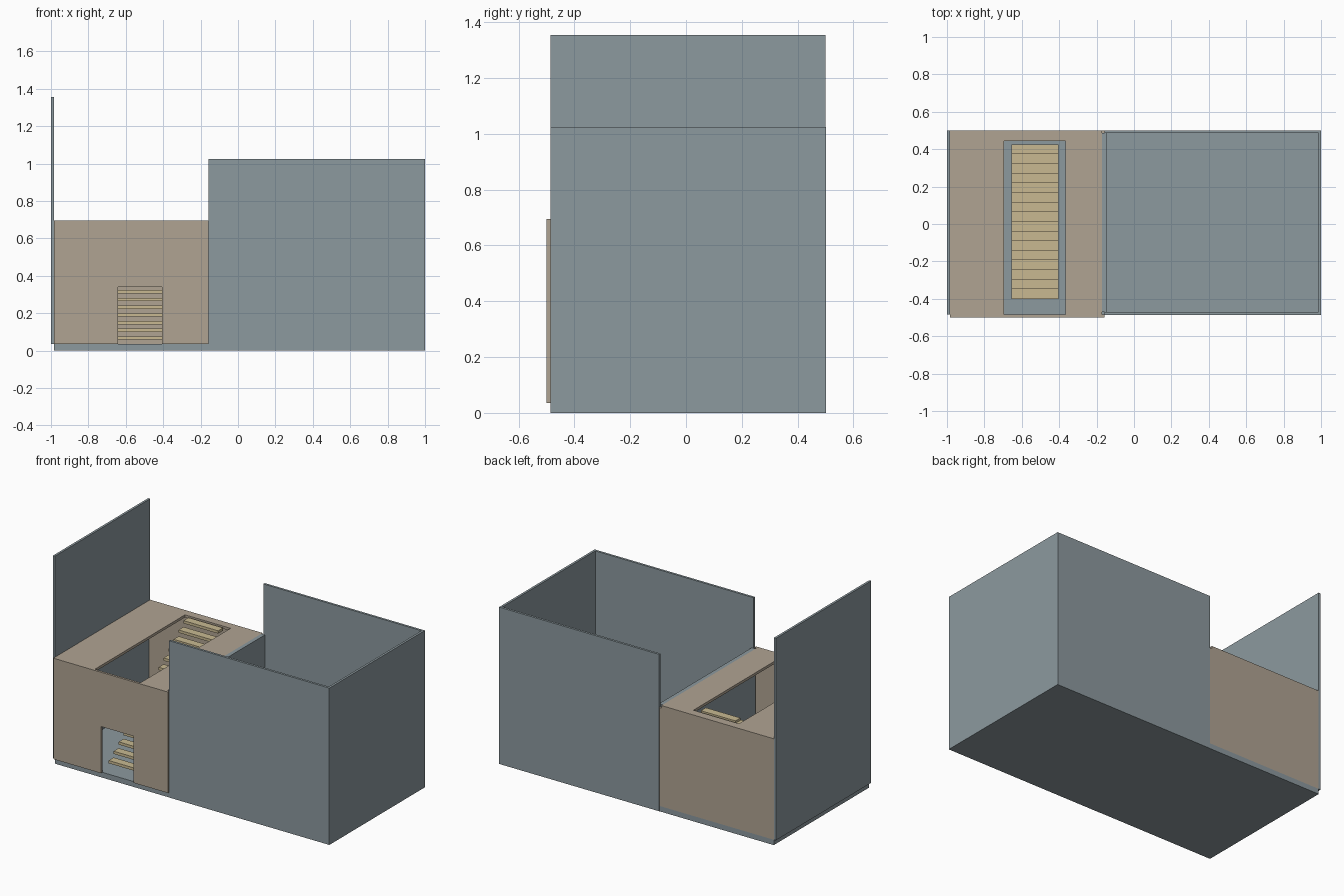
import bpy
import bmesh
from mathutils import Vector

cube = bpy.data.objects.get("Cube")
if cube:
    bpy.data.objects.remove(cube, do_unlink=True)


def material(name, color):
    mat = bpy.data.materials.new(name)
    mat.use_nodes = True
    mat.diffuse_color = (*color, 1)
    mat.node_tree.nodes["Principled BSDF"].inputs["Base Color"].default_value = (*color, 1)
    return mat


GREY = material("slate grey", (0.265, 0.32, 0.345))
TAN = material("warm tan", (0.435, 0.37, 0.29))
WOOD = material("pale wood", (0.578, 0.485, 0.285))


def extrude(name, outline, offset, mat):
    """Solid made by pushing a flat outline along an offset."""
    bm = bmesh.new()
    face = bm.faces.new([bm.verts.new(p) for p in outline])
    moved = bmesh.ops.extrude_face_region(bm, geom=[face])["geom"]
    bmesh.ops.translate(bm, vec=Vector(offset),
                        verts=[v for v in moved if isinstance(v, bmesh.types.BMVert)])
    bmesh.ops.recalc_face_normals(bm, faces=bm.faces)
    mesh = bpy.data.meshes.new(name)
    bm.to_mesh(mesh)
    bm.free()
    mesh.materials.append(mat)
    obj = bpy.data.objects.new(name, mesh)
    bpy.context.collection.objects.link(obj)
    return obj


def box(name, x, y, z, mat):
    corners = [(x[0], y[0], z[0]), (x[1], y[0], z[0]), (x[1], y[1], z[0]), (x[0], y[1], z[0])]
    return extrude(name, corners, (0, 0, z[1] - z[0]), mat)


def notched(a, b, hole_a, hole_b):
    """Rectangle outline with a notch open on its lower edge."""
    return [(a[0], b[0]), (hole_a[0], b[0]), (hole_a[0], hole_b), (hole_a[1], hole_b),
            (hole_a[1], b[0]), (a[1], b[0]), (a[1], b[1]), (a[0], b[1])]


WALL = 0.014
FRONT, BACK = -0.485, 0.5
LEFT, SPLIT, RIGHT = -0.985, -0.157, 1.0
FLOOR, DECK, TOP = 0.035, 0.695, 1.025

# Base slab and grey walls
box("floor_slab", (LEFT, RIGHT), (FRONT, BACK), (0, FLOOR), GREY)
box("tall_side_wall", (-1, LEFT), (FRONT, BACK), (FLOOR, 1.355), GREY)
box("front_wall", (SPLIT, RIGHT), (FRONT - 0.001, FRONT + WALL), (0, TOP), GREY)
box("back_wall", (SPLIT, RIGHT), (BACK - WALL, BACK + 0.001), (0, TOP), GREY)
box("end_wall", (RIGHT - WALL, RIGHT + 0.001), (FRONT, BACK), (0, TOP), GREY)
box("divider_wall", (-0.172, -0.146), (FRONT + WALL, BACK - WALL), (FLOOR, DECK), GREY)

# Tan stair room: front panel with doorway, back panel, deck with stair opening
door = notched((LEFT, SPLIT), (FLOOR, DECK), (-0.642, -0.405), 0.34)
extrude("doorway_panel", [(x, -0.5, z) for x, z in door], (0, 0.015, 0), TAN)
box("back_panel", (LEFT, SPLIT), (BACK - WALL, BACK), (FLOOR, DECK - 0.017), TAN)
deck = notched((LEFT, -0.172), (FRONT, BACK), (-0.695, -0.365), 0.445)
extrude("deck", [(x, y, DECK) for x, y in deck], (0, 0, -0.017), TAN)

# Open stair rising towards the back
STEPS = 16
depth = 0.825 / STEPS
rise = (DECK - FLOOR) / STEPS
for i in range(STEPS):
    y = -0.4 + i * depth
    z = FLOOR + (i + 1) * rise
    box(f"stair_tread_{i + 1}", (-0.655, -0.405), (y, y + depth), (z - 0.018, z), WOOD)
